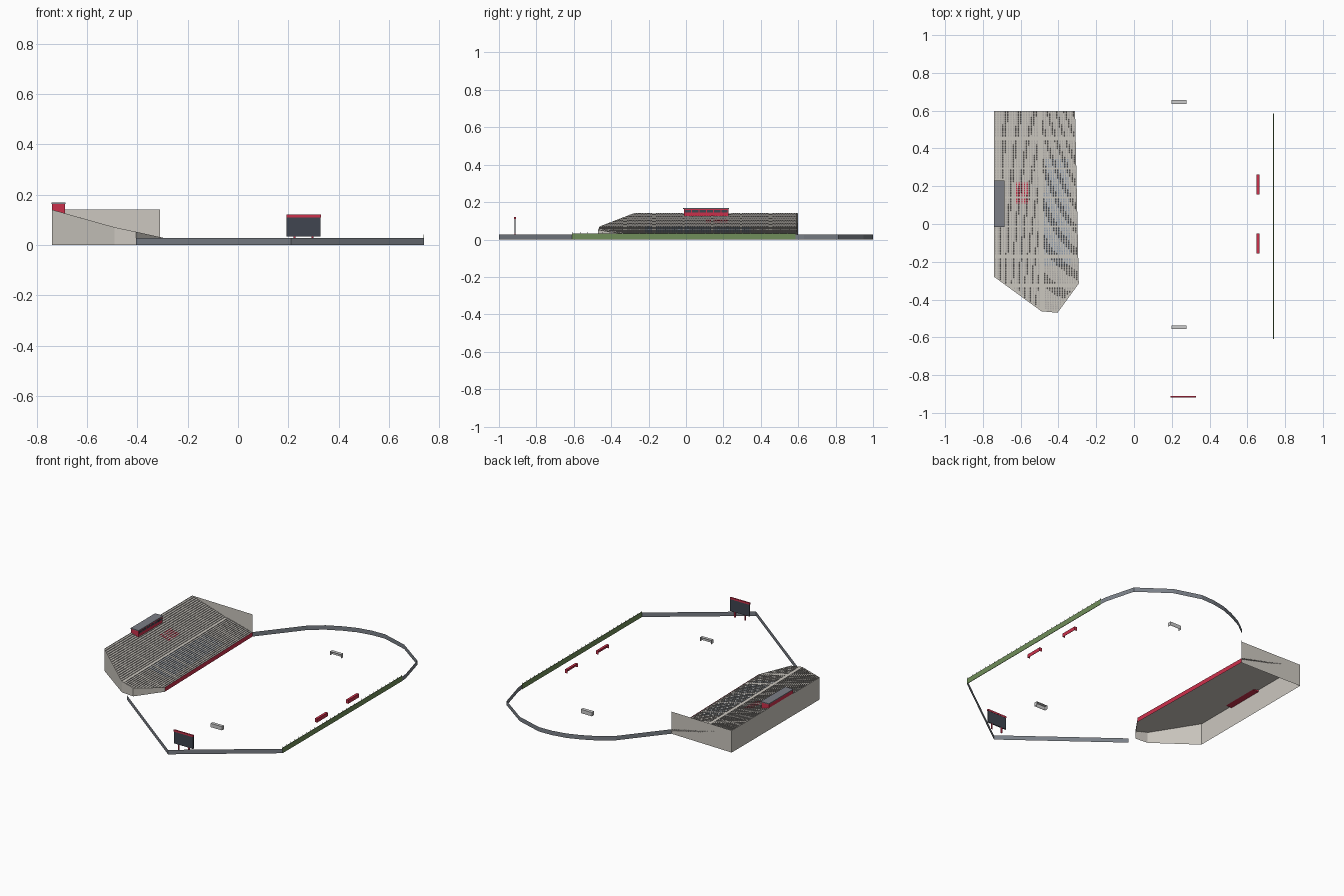
import bpy, bmesh
from mathutils import Vector

if "Cube" in bpy.data.objects:
    bpy.data.objects.remove(bpy.data.objects["Cube"])


def material(name, rgb):
    m = bpy.data.materials.new(name)
    m.diffuse_color = (*rgb, 1)
    m.use_nodes = True
    m.node_tree.nodes["Principled BSDF"].inputs["Base Color"].default_value = m.diffuse_color
    return m


CONCRETE = material("concrete", (0.60, 0.57, 0.52))
SEAT_GREY = material("seat grey", (0.45, 0.43, 0.41))
BLUE = material("seat blue", (0.30, 0.35, 0.43))
RED = material("red", (0.60, 0.03, 0.07))
DARK = material("dark", (0.05, 0.06, 0.08))
ROOF = material("roof", (0.20, 0.21, 0.24))
FENCE = material("fence", (0.20, 0.22, 0.25))
GREEN = material("green", (0.16, 0.27, 0.10))
WHITE = material("white", (0.8, 0.8, 0.8))


def finish(name, bm, mat):
    me = bpy.data.meshes.new(name)
    bm.to_mesh(me)
    bm.free()
    ob = bpy.data.objects.new(name, me)
    bpy.context.collection.objects.link(ob)
    if mat:
        me.materials.append(mat)
    return ob


def add_box(bm, x0, x1, y0, y1, z0, z1):
    vs = bmesh.ops.create_cube(bm, size=1)["verts"]
    for v in vs:
        v.co = ((x0 + x1) / 2 + v.co.x * (x1 - x0), (y0 + y1) / 2 + v.co.y * (y1 - y0),
                (z0 + z1) / 2 + v.co.z * (z1 - z0))


def boxes(name, mat, *dims):
    bm = bmesh.new()
    for d in dims:
        add_box(bm, *d)
    return finish(name, bm, mat)


def ribbon(name, mat, pts, heights):
    """Upright sheet along a ground path, with a top height per point."""
    bm = bmesh.new()
    lo = [bm.verts.new((x, y, 0)) for x, y in pts]
    hi = [bm.verts.new((x, y, h)) for (x, y), h in zip(pts, heights)]
    for i in range(len(pts) - 1):
        bm.faces.new((lo[i], lo[i + 1], hi[i + 1], hi[i]))
    return finish(name, bm, mat)


# Stand layout: the front edge leans slightly outwards towards the south
def lean(x, y):
    return x + 0.02 * (0.6 - y) / 0.92 * (x + 0.74) / 0.43


BACK, NORTH = -0.74, 0.597
SOUTH = [(-0.74, -0.28), (-0.49, -0.462), (-0.405, -0.47), (-0.292, -0.315)]
cuts = []
for a, b in zip(SOUTH, SOUTH[1:]):
    d = Vector((b[0] - a[0], b[1] - a[1], 0))
    cuts.append((Vector((*a, 0)), Vector((d.y, -d.x, 0)).normalized()))

LOW, HIGH = 14, 17
rows = []
for i in range(LOW):
    rows.append((-0.312 - i * 0.0125, -0.312 - (i + 1) * 0.0125, 0.025 + i * 0.003))
rows.append((-0.487, -0.507, 0.067))
step = (0.74 - 0.507) / HIGH
for i in range(HIGH):
    rows.append((-0.507 - i * step, -0.507 - (i + 1) * step, 0.071 + i * 0.0041))

# Stepped terraces, trimmed to the angled south end
bm = bmesh.new()
profile = []
for x0, x1, z in rows:
    profile += [(x0, z), (x1, z)]
ends = [[bm.verts.new((lean(x, y), y, z)) for x, z in profile] for y in (-0.5, NORTH)]
for i in range(len(profile) - 1):
    bm.faces.new((ends[0][i], ends[1][i], ends[1][i + 1], ends[0][i + 1]))
for co, no in cuts:
    bmesh.ops.bisect_plane(bm, geom=bm.verts[:] + bm.edges[:] + bm.faces[:],
                           plane_co=co, plane_no=no, clear_outer=True)
finish("terraces", bm, CONCRETE)

# Outer walls of the stand
ribbon("south_wall", CONCRETE, SOUTH, [0.14, 0.07, 0.052, 0.027])
ribbon("rear_and_north_wall", CONCRETE,
       [SOUTH[0], (BACK, 0.6), (-0.31, 0.588)], [0.14] * 3)
ribbon("front_wall", RED, [(-0.31, 0.588), SOUTH[3]], [0.028, 0.028])

# Seats: a pan and a backrest each, left out on the aisles
AISLES = (-0.325, -0.17, -0.015, 0.14, 0.295, 0.45)
seats = {"grey": bmesh.new(), "blue": bmesh.new(), "red": bmesh.new()}
for r, (x0, x1, z) in enumerate(rows):
    if r == LOW:
        continue
    for k in range(110):
        y = -0.455 + k * 0.0096
        x = lean((x0 + x1) / 2, y)
        if any((Vector((x, y, 0)) - co).dot(no) > -0.01 for co, no in cuts):
            continue
        if any(abs(y - a) < 0.008 for a in AISLES):
            continue
        if BACK < x < -0.68 and -0.02 < y < 0.24:
            continue
        kind = "grey"
        if -0.475 < x < -0.34 and -0.22 < y < 0.35:
            kind = "blue"
        elif -0.622 < x < -0.555 and 0.11 < y < 0.22:
            kind = "red"
        b = seats[kind]
        p = [b.verts.new((x + dx, y + dy, z + dz))
             for dx, dz in ((0.003, 0.0025), (-0.003, 0.0025), (-0.004, 0.006))
             for dy in (-0.0036, 0.0036)]
        b.faces.new((p[0], p[1], p[3], p[2]))
        b.faces.new((p[2], p[3], p[5], p[4]))
for kind, mat in (("grey", SEAT_GREY), ("blue", BLUE), ("red", RED)):
    finish(kind + "_seats", seats[kind], mat)

# Press box on the top of the stand
boxes("press_box", RED, (-0.74, -0.688, -0.012, 0.228, 0.125, 0.163))
boxes("press_box_roof", ROOF, (-0.742, -0.685, -0.015, 0.231, 0.163, 0.168))
boxes("press_box_windows", DARK,
      *[(-0.689, -0.687, -0.006 + i * 0.039, 0.028 + i * 0.039, 0.145, 0.157) for i in range(6)])

# Perimeter fence around the field
south = [(-0.405, -0.53), (0.21, -1.0), (0.74, -0.61)]
north = [(0.74, 0.585), (0.735, 0.63), (0.685, 0.815), (0.5, 0.948), (0.33, 1.0), (0.24, 0.997),
         (0.15, 0.98), (0.07, 0.95), (-0.02, 0.905), (-0.1, 0.845), (-0.31, 0.588)]
ribbon("south_fence", FENCE, south, [0.028] * len(south))
ribbon("north_fence", FENCE, north, [0.028] * len(north))

# Green east wall with small posts
boxes("east_wall", GREEN, (0.737, 0.74, -0.61, 0.585, 0, 0.033))
boxes("east_wall_posts", WHITE,
      *[(0.7375, 0.7395, y - 0.001, y + 0.001, 0.033, 0.041)
        for y in [-0.605 + i * 0.0395 for i in range(31)]])

# Scoreboard
boxes("scoreboard_panel", DARK, (0.193, 0.328, -0.918, -0.911, 0.034, 0.111))
boxes("scoreboard_header", RED, (0.192, 0.329, -0.919, -0.910, 0.109, 0.120))
boxes("scoreboard_legs", RED, *[(x - 0.004, x + 0.004, -0.917, -0.912, 0, 0.035)
                                for x in (0.225, 0.297)])

# Team shelters: back, roof and ends, open to the field
for i, (y0, y1) in enumerate(((0.155, 0.262), (-0.157, -0.05))):
    boxes("shelter_%d" % (i + 1), RED, (0.662, 0.664, y0, y1, 0, 0.022),
          (0.648, 0.664, y0, y1, 0.021, 0.023), (0.648, 0.664, y0, y0 + 0.002, 0, 0.022),
          (0.648, 0.664, y1 - 0.002, y1, 0, 0.022))

# Goals: back net, top and sides, open towards the middle
for i, (ym, yb) in enumerate(((0.635, 0.657), (-0.537, -0.557))):
    s = 1 if yb > ym else -1
    lo, hi = min(ym, yb), max(ym, yb)
    boxes("goal_%d" % (i + 1), None,
          (0.199, 0.277, min(yb, yb - s * 0.002), max(yb, yb - s * 0.002), 0, 0.024),
          (0.199, 0.277, lo, hi, 0.0225, 0.024),
          (0.199, 0.201, lo, hi, 0, 0.024), (0.275, 0.277, lo, hi, 0, 0.024))
